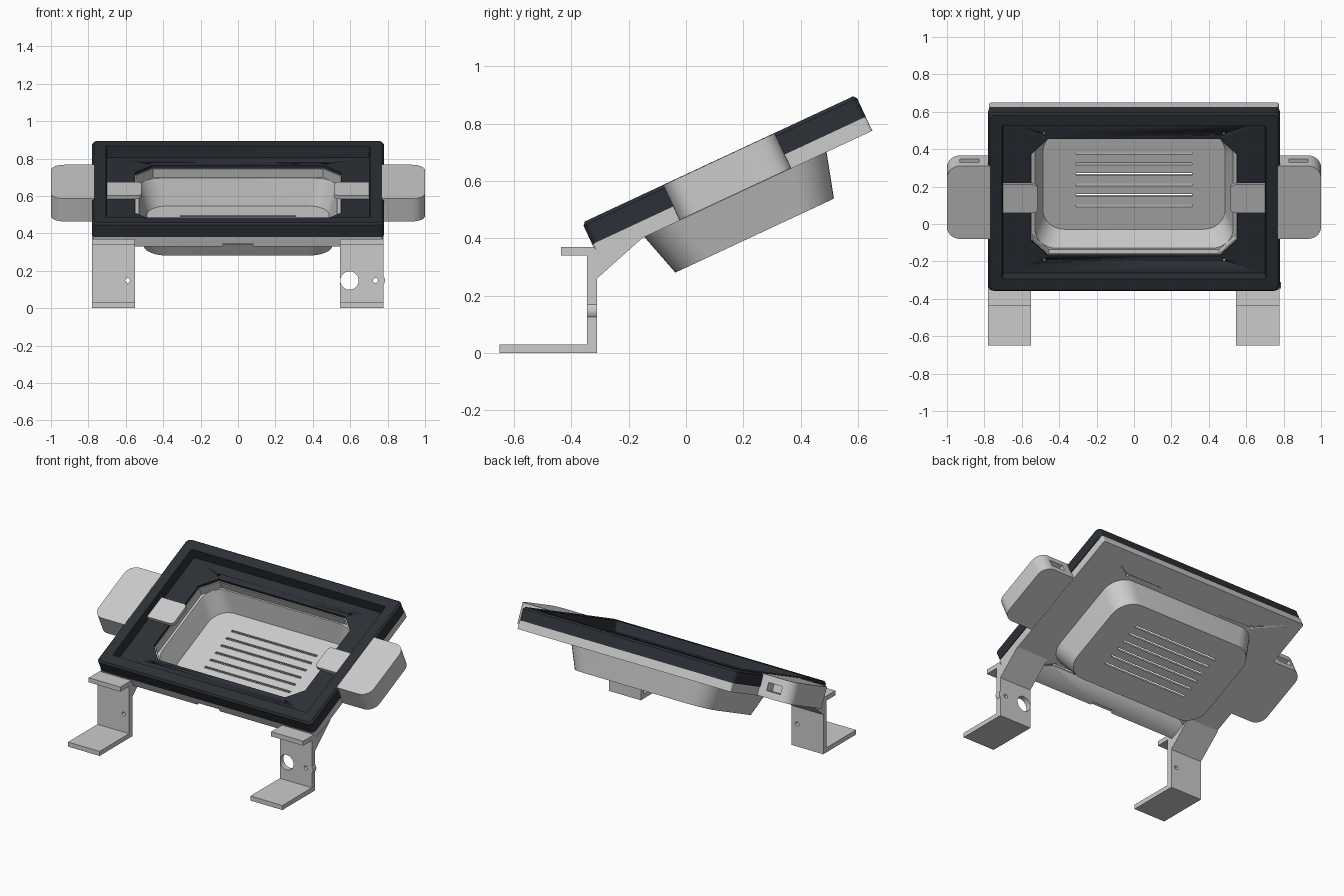
import bpy, bmesh, math
from mathutils import Matrix

if "Cube" in bpy.data.objects:
    bpy.data.objects.remove(bpy.data.objects["Cube"])

TILT = math.radians(25)   # the display parts are modelled flat, then tilted about x
UC = 0.39                 # centre of the display along its slope

dark = bpy.data.materials.new("dark_shell")
dark.diffuse_color = (0.025, 0.03, 0.038, 1)
dark.use_nodes = True
dark.node_tree.nodes["Principled BSDF"].inputs["Base Color"].default_value = dark.diffuse_color


def finish(name, bm, tilt=True, mat=None, smooth=True):
    bmesh.ops.recalc_face_normals(bm, faces=bm.faces)
    me = bpy.data.meshes.new(name)
    bm.to_mesh(me)
    bm.free()
    ob = bpy.data.objects.new(name, me)
    bpy.context.collection.objects.link(ob)
    if tilt:
        ob.rotation_euler.x = TILT
    if mat:
        me.materials.append(mat)
    if smooth:
        select(ob)
        bpy.ops.object.shade_smooth_by_angle(angle=math.radians(30))
    return ob


def select(ob):
    bpy.ops.object.select_all(action='DESELECT')
    ob.select_set(True)
    bpy.context.view_layer.objects.active = ob


def ring(hx, hy, r, z, cy=UC, chamfer=False, n=8):
    """Rounded (or chamfered) rectangle outline at height z."""
    pts = []
    for k, (sx, sy) in enumerate([(1, 1), (-1, 1), (-1, -1), (1, -1)]):
        a0 = k * math.pi / 2
        for i in range(n + 1):
            t = i / n
            if chamfer:
                c = math.cos(a0) * (1 - t) + math.cos(a0 + math.pi / 2) * t
                s = math.sin(a0) * (1 - t) + math.sin(a0 + math.pi / 2) * t
            else:
                c, s = math.cos(a0 + t * math.pi / 2), math.sin(a0 + t * math.pi / 2)
            pts.append((sx * (hx - r) + r * c, cy + sy * (hy - r) + r * s, z))
    return pts


def loft(name, rings, closed, **kw):
    """Skin the rings; closed joins last to first, otherwise both ends are capped."""
    bm = bmesh.new()
    vs = [[bm.verts.new(p) for p in r] for r in rings]
    m = len(vs[0])
    for a, b in zip(vs, vs[1:] + (vs[:1] if closed else [])):
        for i in range(m):
            j = (i + 1) % m
            bm.faces.new((a[i], a[j], b[j], b[i]))
    if not closed:
        bm.faces.new(vs[0])
        bm.faces.new(vs[-1])
    return finish(name, bm, **kw)


def box(name, x0, x1, y0, y1, z0, z1, **kw):
    bm = bmesh.new()
    bmesh.ops.create_cube(bm, size=1, matrix=Matrix.Translation(
        ((x0 + x1) / 2, (y0 + y1) / 2, (z0 + z1) / 2)) @ Matrix.Diagonal((x1 - x0, y1 - y0, z1 - z0, 1)))
    return finish(name, bm, smooth=False, **kw)


def cyl(name, loc, r, depth, along_y=False, **kw):
    bm = bmesh.new()
    m = Matrix.Translation(loc)
    if along_y:
        m = m @ Matrix.Rotation(math.pi / 2, 4, 'X')
    bmesh.ops.create_cone(bm, cap_ends=True, segments=32, radius1=r, radius2=r, depth=depth, matrix=m)
    return finish(name, bm, **kw)


def cut(ob, cutters):
    bpy.context.view_layer.update()
    for c in cutters:
        c.hide_render = True
        mod = ob.modifiers.new("cut", 'BOOLEAN')
        mod.operation, mod.solver, mod.object = 'DIFFERENCE', 'EXACT', c
        select(ob)
        bpy.ops.object.modifier_apply(modifier=mod.name)
    for c in cutters:
        bpy.data.objects.remove(c)


def screw_cutters():
    return [cyl("cutter", (sx * 0.48, u, 0.46), 0.009, 0.2) for sx in (-1, 1) for u in (0.018, 0.765)]


# Dark front bezel with recessed floor and chamfered opening
bezel = loft("front_bezel", [
    ring(0.78, 0.526, 0.03, 0.482), ring(0.78, 0.526, 0.03, 0.553),
    ring(0.77, 0.516, 0.025, 0.565), ring(0.705, 0.452, 0.006, 0.565),
    ring(0.70, 0.445, 0.005, 0.50), ring(0.55, 0.345, 0.09, 0.50, chamfer=True),
    ring(0.55, 0.345, 0.09, 0.482, chamfer=True)], True, mat=dark)
cut(bezel, screw_cutters())

# Grey back plate with a small notch in the front edge
plate = loft("back_plate", [
    ring(0.775, 0.526, 0.012, 0.428), ring(0.775, 0.526, 0.012, 0.482),
    ring(0.545, 0.34, 0.09, 0.482, chamfer=True),
    ring(0.545, 0.34, 0.09, 0.428, chamfer=True)], True)
cut(plate, screw_cutters() + [box("cutter", -0.08, 0.08, -0.16, -0.115, 0.40, 0.445)])

# Tapered rear tray with vent slots in its floor
tray = loft("rear_tray", [
    ring(0.487, 0.287, 0.115, 0.288), ring(0.53, 0.332, 0.115, 0.43),
    ring(0.55, 0.351, 0.13, 0.43), ring(0.505, 0.305, 0.13, 0.27)], False)
cut(tray, [box("cutter", -0.31, 0.31, u - 0.007, u + 0.007, 0.2, 0.35)
           for u in [0.243 + 0.0614 * i for i in range(6)]])


def tab_outline(s, x_in, x_out, u0, u1, r, n=8):
    """Tab with two rounded corners at the x_out end, mirrored by s."""
    d = 1 if x_out > x_in else -1
    pts = [(x_in, u0)]
    for cu, a0 in ((u0 + r, -90), (u1 - r, 0)):
        for i in range(n + 1):
            a = math.radians(a0 + 90 * i / n)
            pts.append((x_out - d * r + d * r * math.cos(a), cu + r * math.sin(a)))
    pts.append((x_in, u1))
    return [(s * x, u) for x, u in pts]


def slab(name, outline, z0, z1):
    return loft(name, [[(x, y, z) for x, y in outline] for z in (z0, z1)], False)


# Side grips with an end pocket, and inner clips, on both sides
for s, side in ((-1, "left"), (1, "right")):
    grip = slab(side + "_grip", tab_outline(s, 0.765, 1.0, 0.175, 0.605, 0.07), 0.43, 0.564)
    xa, xb = sorted((s * 0.83, s * 0.93))
    cut(grip, [box("cutter", xa, xb, 0.54, 0.65, 0.472, 0.522)])
    slab(side + "_clip", tab_outline(s, 0.71, 0.515, 0.308, 0.475, 0.025), 0.499, 0.522)

# Legs: one side profile with foot, upright, top ledge and gusset
PROFILE = [(-0.65, 0), (-0.31, 0), (-0.31, 0.26), (-0.151, 0.402), (-0.30, 0.345),
           (-0.32, 0.37), (-0.435, 0.37), (-0.435, 0.34), (-0.345, 0.34), (-0.345, 0.03), (-0.65, 0.03)]


def y_hole(x, r):
    return cyl("cutter", (x, -0.33, 0.148), r, 0.2, along_y=True, tilt=False)


legs = {}
for name, x0, x1 in (("left_leg", -0.78, -0.55), ("right_leg", 0.545, 0.778)):
    legs[name] = loft(name, [[(x, y, z) for y, z in PROFILE] for x in (x0, x1)], False, tilt=False, smooth=False)

# Holes and the round boss on the right leg's outer edge
cut(legs["left_leg"], [y_hole(-0.59, 0.013)])
cut(legs["right_leg"], [y_hole(0.596, 0.049), y_hole(0.735, 0.013)])
boss = cyl("leg_boss", (0.751, -0.3275, 0.148), 0.035, 0.0345, along_y=True, tilt=False)
cut(boss, [y_hole(0.735, 0.013)])
